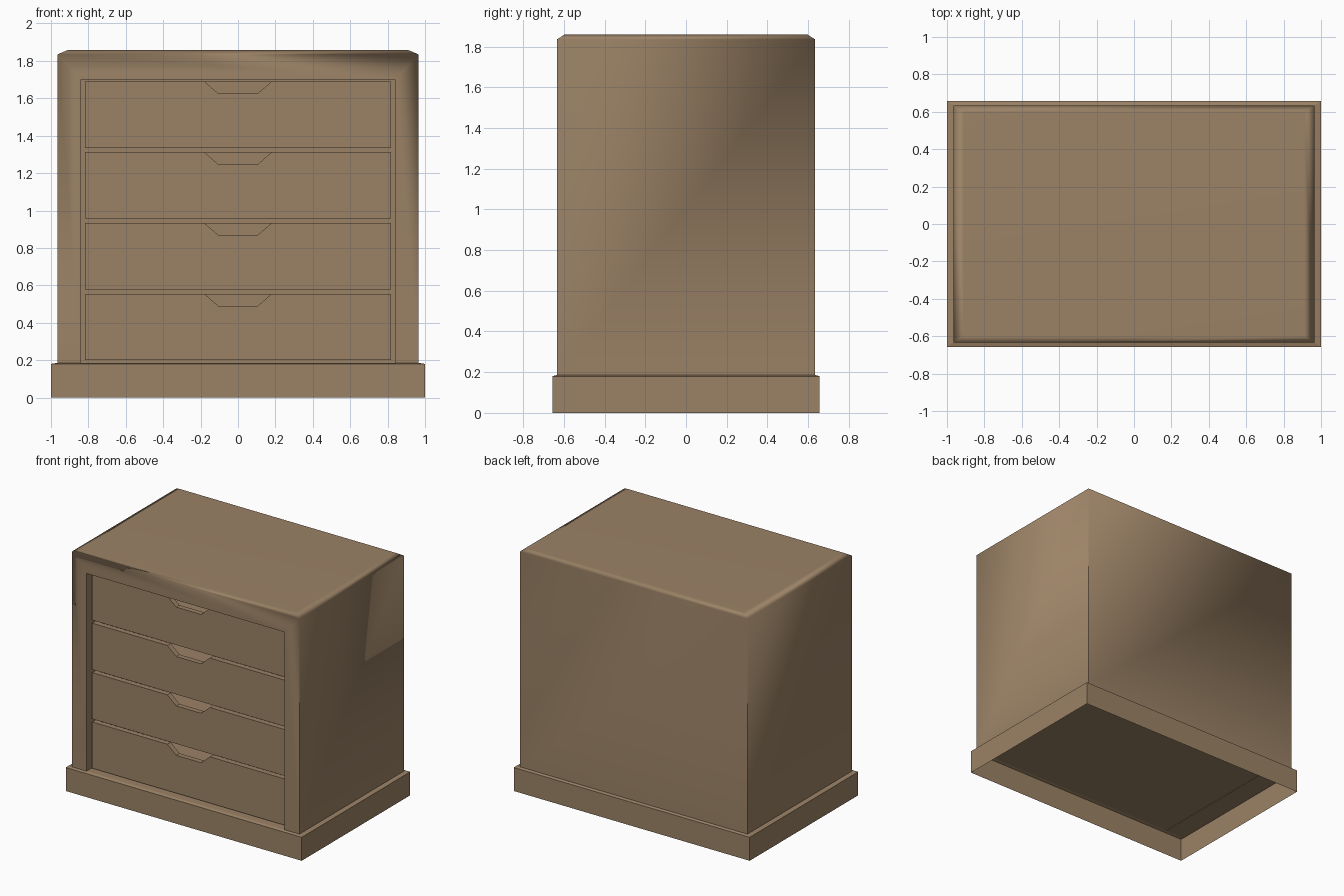
import bpy, bmesh, math
from mathutils import Matrix

if "Cube" in bpy.data.objects:
    bpy.data.objects.remove(bpy.data.objects["Cube"])

wood = bpy.data.materials.new("brown wood")
wood.diffuse_color = (0.33, 0.225, 0.133, 1)
wood.use_nodes = True
wood.node_tree.nodes["Principled BSDF"].inputs["Base Color"].default_value = wood.diffuse_color


def finish(name, bm):
    bmesh.ops.recalc_face_normals(bm, faces=bm.faces)
    me = bpy.data.meshes.new(name)
    bm.to_mesh(me)
    bm.free()
    ob = bpy.data.objects.new(name, me)
    bpy.context.collection.objects.link(ob)
    me.materials.append(wood)
    return ob


def loft(bm, rings, cap_start=True, cap_end=True):
    """Join point rings into a closed skin."""
    loops = [[bm.verts.new(p) for p in r] for r in rings]
    n = len(loops[0])
    for a, b in zip(loops, loops[1:]):
        for i in range(n):
            j = (i + 1) % n
            bm.faces.new((a[i], a[j], b[j], b[i]))
    if cap_start:
        bm.faces.new(loops[0][::-1])
    if cap_end:
        bm.faces.new(loops[-1])


def rect(x, y, z):
    return [(-x, -y, z), (x, -y, z), (x, y, z), (-x, y, z)]


def add_box(bm, x0, x1, y0, y1, z0, z1):
    m = Matrix.Translation(((x0 + x1) / 2, (y0 + y1) / 2, (z0 + z1) / 2))
    m = m @ Matrix.Diagonal((x1 - x0, y1 - y0, z1 - z0, 1))
    bmesh.ops.create_cube(bm, size=1, matrix=m)


# plinth, open underneath, with a slightly raised top
bm = bmesh.new()
loft(bm, [rect(1, 0.657, 0), rect(1, 0.657, 0.18), rect(0.965, 0.634, 0.186)],
     cap_start=False)
base = finish("plinth", bm)
# the open skin needs its top facing up
bm = bmesh.new()
bm.from_mesh(base.data)
if max(bm.faces, key=lambda f: f.calc_center_median().z).normal.z < 0:
    bmesh.ops.reverse_faces(bm, faces=bm.faces)
bm.to_mesh(base.data)
bm.free()

# cabinet body with chamfered top
bm = bmesh.new()
loft(bm, [rect(0.965, 0.634, 0.183), rect(0.965, 0.634, 1.835),
          rect(0.91, 0.598, 1.858)])
body = finish("cabinet_body", bm)

# drawer opening cut into the front
bm = bmesh.new()
add_box(bm, -0.84, 0.84, -0.8, 0.56, 0.1, 1.70)
cutter = finish("opening_cutter", bm)
cutter.hide_render = True
mod = body.modifiers.new("opening", 'BOOLEAN')
mod.operation = 'DIFFERENCE'
mod.solver = 'EXACT'
mod.object = cutter
bpy.context.view_layer.objects.active = body
body.select_set(True)
bpy.ops.object.modifier_apply(modifier="opening")
bpy.data.objects.remove(cutter)
bpy.ops.object.shade_smooth_by_angle(angle=math.radians(70))
wn = body.modifiers.new("weighted_normals", 'WEIGHTED_NORMAL')
wn.keep_sharp = True

# four open-topped drawers with notched fronts
W, H, T, FRONT, BACK = 0.818, 0.355, 0.04, -0.598, 0.52
for k in range(4):
    z0 = 0.2 + k * 0.3785
    z1 = z0 + H
    profile = [(-W, z0), (W, z0), (W, z1), (0.18, z1), (0.105, z1 - 0.065),
               (-0.105, z1 - 0.065), (-0.18, z1), (-W, z1)]
    bm = bmesh.new()
    loft(bm, [[(x, y, z) for x, z in profile] for y in (FRONT, FRONT + T)])
    for s in (-W, W - T):
        add_box(bm, s, s + T, FRONT + T, BACK, z0, z1)
    add_box(bm, -W + T, W - T, BACK - T, BACK, z0, z1)
    add_box(bm, -W + T, W - T, FRONT + T, BACK - T, z0, z0 + 0.03)
    finish("drawer_%d" % (k + 1), bm)
